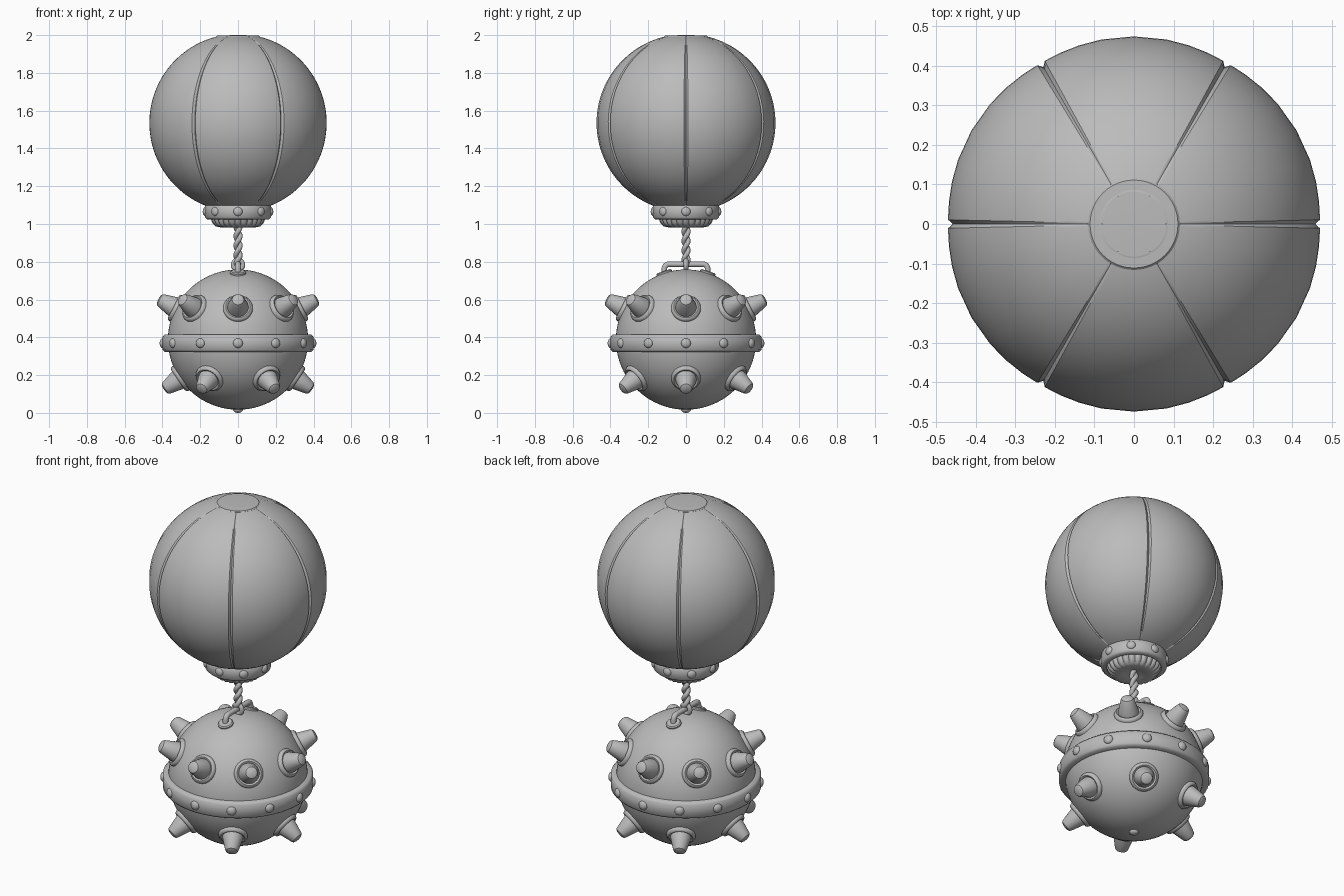
import bpy, bmesh, math
from mathutils import Vector, Matrix

if "Cube" in bpy.data.objects:
    bpy.data.objects.remove(bpy.data.objects["Cube"])

grey = bpy.data.materials.new("plain grey")
grey.diffuse_color = (0.5, 0.5, 0.5, 1)
grey.use_nodes = True
grey.node_tree.nodes["Principled BSDF"].inputs["Base Color"].default_value = grey.diffuse_color
TAU = math.tau


def finish(ob, angle=35):
    bpy.ops.object.select_all(action='DESELECT')
    ob.select_set(True)
    bpy.context.view_layer.objects.active = ob
    if ob.type != 'MESH':
        bpy.ops.object.convert(target='MESH')
        ob = bpy.context.object
    ob.data.materials.clear()
    ob.data.materials.append(grey)
    bpy.ops.object.shade_smooth_by_angle(angle=math.radians(angle))
    return ob


def lathe(name, profile, segs=32, pos=(0, 0, 0), axis=(0, 0, 1), angles=None,
          warp=None, closed=False, limit=35):
    """Spin a (radius, height) profile; warp may change the radius by angle."""
    angles = angles or [TAU * i / segs for i in range(segs)]
    bm = bmesh.new()
    rows = []
    for r, z in profile:
        row = []
        for a in angles:
            rr = warp(r, z, a) if warp else r
            row.append(bm.verts.new((rr * math.cos(a), rr * math.sin(a), z)))
        rows.append(row)
    n = len(angles)
    pairs = list(zip(rows, rows[1:])) + ([(rows[-1], rows[0])] if closed else [])
    for lo, hi in pairs:
        for i in range(n):
            j = (i + 1) % n
            bm.faces.new((lo[i], lo[j], hi[j], hi[i]))
    bmesh.ops.remove_doubles(bm, verts=bm.verts, dist=1e-5)
    bmesh.ops.recalc_face_normals(bm, faces=bm.faces)
    me = bpy.data.meshes.new(name)
    bm.to_mesh(me)
    bm.free()
    ob = bpy.data.objects.new(name, me)
    bpy.context.collection.objects.link(ob)
    rot = Vector(axis).to_track_quat('Z', 'Y').to_matrix().to_4x4()
    ob.matrix_world = Matrix.Translation(pos) @ rot
    return finish(ob, limit)


def tube(name, points, radius, cyclic=False):
    cu = bpy.data.curves.new(name, 'CURVE')
    cu.dimensions = '3D'
    cu.bevel_depth = radius
    cu.bevel_resolution = 3
    cu.use_fill_caps = True
    sp = cu.splines.new('POLY')
    sp.points.add(len(points) - 1)
    for p, co in zip(sp.points, points):
        p.co = (*co, 1)
    sp.use_cyclic_u = cyclic
    ob = bpy.data.objects.new(name, cu)
    bpy.context.collection.objects.link(ob)
    return finish(ob, 60)


def direction(az, el=0.0):
    return Vector((math.cos(az) * math.cos(el), math.sin(az) * math.cos(el), math.sin(el)))


def arc(r, z, t0, t1, n):
    """Points on a circle, measured in degrees from the top."""
    ts = [math.radians(t0 + (t1 - t0) * i / n) for i in range(n + 1)]
    return [(r * math.sin(t), z + r * math.cos(t)) for t in ts]


def stud(name, pos, axis, r=0.026, h=0.017):
    dome = [(r * math.cos(t), h * math.sin(t)) for t in [math.pi / 2 * i / 5 for i in range(6)]]
    lathe(name, [(r, -0.012)] + dome[:-1] + [(0, h)], 16, pos, axis)


def band(name, r_in, r_out, z0, z1, bev):
    lathe(name, [(r_in, z0), (r_out - bev, z0), (r_out, z0 + bev), (r_out, z1 - bev),
                 (r_out - bev, z1), (r_in, z1)], 64, closed=True, limit=50)


# Balloon envelope: six gently puffed gores with sunken seams
offsets = [0, 0.6, 1.3, 3, 7, 13, 20, 30, 40, 47, 53, 57, 58.7, 59.4]
gores = [math.radians(60 * k + o) for k in range(6) for o in offsets]


def puff(r, z, a):
    d = math.degrees(a) % 60
    d = min(d, 60 - d)
    groove = 0.009 * max(0.0, 1 - d / 1.3)
    return r * (0.996 + 0.01 * math.sin(math.radians(3 * d)) - groove / 0.47) - 0.3 * groove


lathe("balloon_envelope", arc(0.471, 1.535, 10, 160, 40), angles=gores, warp=puff, limit=30)
lathe("balloon_cap", [(0.115, 1.975), (0.116, 1.992), (0.111, 1.997), (0.06, 1.999), (0, 2.0)], 48)

# Neck collar, its studs and the pleated mouth
band("neck_collar", 0.145, 0.175, 1.025, 1.108, 0.01)
for i in range(8):
    d = direction(TAU * i / 8)
    stud("collar_stud", d * 0.173 + Vector((0, 0, 1.066)), d, 0.024, 0.014)
lathe("pleated_mouth",
      [(0.146, 1.07), (0.142, 1.03), (0.133, 1.005), (0.115, 0.987), (0.09, 0.982),
       (0.055, 0.988), (0.02, 1.0), (0, 1.0)], 144,
      warp=lambda r, z, a: r * (0.95 + 0.05 * abs(math.cos(12 * a)) * 1.4), limit=50)

# Twisted rope with a loop round the handle
for k in range(2):
    pts = []
    for i in range(49):
        a = TAU * 2.25 * i / 48 + math.pi * k
        pts.append((0.011 * math.cos(a), 0.011 * math.sin(a), 0.785 + 0.225 * i / 48))
    tube("rope_strand", pts, 0.0135)
tube("rope_loop", [(0.026 * math.cos(TAU * i / 20), 0, 0.784 + 0.026 * math.sin(TAU * i / 20))
                   for i in range(20)], 0.013, True)

# Mine body
lathe("mine_ball", arc(0.371, 0.388, 0, 180, 40), 64)

# Handle on top with its two flanges
half = [(0, 0.115, 0.71), (0, 0.115, 0.762)]
half += [(0, 0.09 + 0.025 * math.cos(t), 0.762 + 0.025 * math.sin(t))
         for t in [math.pi / 2 * i / 5 for i in range(1, 6)]]
tube("handle", half + [(x, -y, z) for x, y, z in reversed(half)], 0.0155)
for s in (-1, 1):
    n = Vector((0, 0.115 * s, 0.353)).normalized()
    lathe("handle_flange", [(0.042, -0.015), (0.042, 0.007), (0.036, 0.012), (0, 0.012)], 20,
          Vector((0, 0, 0.388)) + n * 0.369, n)

# Equator band and studs
band("equator_band", 0.35, 0.4, 0.322, 0.416, 0.012)
for i in range(12):
    d = direction(TAU * i / 12)
    stud("band_stud", d * 0.398 + Vector((0, 0, 0.369)), d)
stud("bottom_stud", (0, 0, 0.017), (0, 0, -1))

# Blunt spikes in collars: eight above, six below
spike = [(0.058, -0.02), (0.055, 0.02), (0.036, 0.092), (0.031, 0.101), (0.02, 0.106), (0, 0.108)]
flange = [(0.078, -0.025), (0.078, 0.004), (0.073, 0.014), (0.065, 0.018), (0.057, 0.014), (0.05, 0.005)]
for label, count, el in (("upper", 8, 27), ("lower", 6, -34)):
    for i in range(count):
        d = direction(TAU * i / count, math.radians(el))
        base = Vector((0, 0, 0.388)) + d * 0.365
        lathe(label + "_spike", spike, 24, base, d)
        lathe(label + "_spike_flange", flange, 24, base, d, limit=50)
